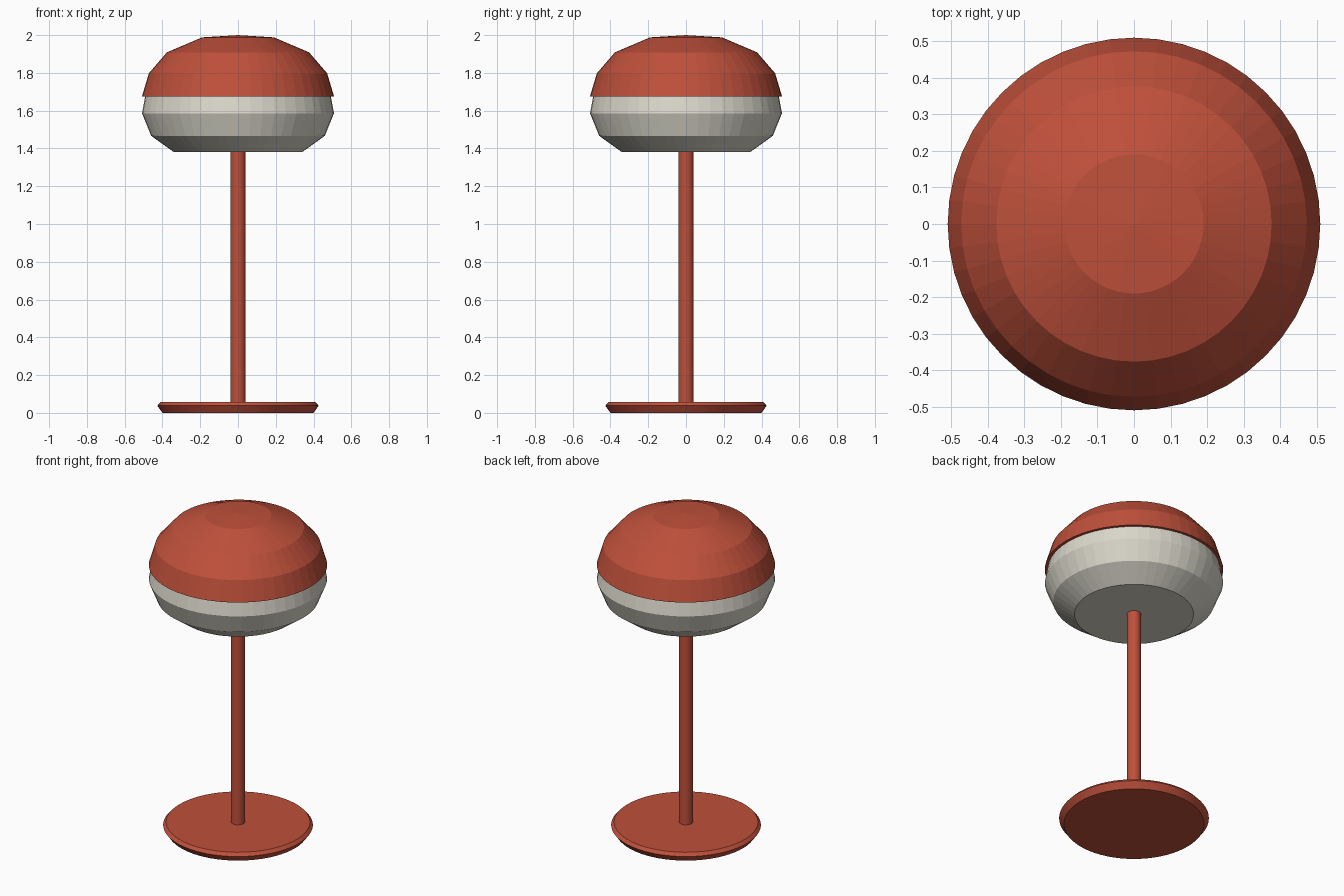
import bpy, bmesh, math

if "Cube" in bpy.data.objects:
    bpy.data.objects.remove(bpy.data.objects["Cube"])


def material(name, rgb):
    m = bpy.data.materials.new(name)
    m.diffuse_color = (*rgb, 1)
    m.use_nodes = True
    m.node_tree.nodes["Principled BSDF"].inputs["Base Color"].default_value = m.diffuse_color
    return m


red = material("brick red", (0.52, 0.08, 0.043))
white = material("warm white", (0.71, 0.69, 0.60))


def lathe(name, profile, mat, sides=48, smooth=False):
    """Revolve an (r, z) profile, listed bottom to top, around the z axis."""
    bm = bmesh.new()
    verts = [bm.verts.new((r, 0, z)) for r, z in profile]
    edges = [bm.edges.new(pair) for pair in zip(verts, verts[1:])]
    bmesh.ops.spin(bm, geom=verts + edges, cent=(0, 0, 0), axis=(0, 0, 1),
                   angle=2 * math.pi, steps=sides)
    bmesh.ops.remove_doubles(bm, verts=bm.verts, dist=0.0005)
    bmesh.ops.recalc_face_normals(bm, faces=bm.faces)
    mesh = bpy.data.meshes.new(name)
    bm.to_mesh(mesh)
    bm.free()
    mesh.materials.append(mat)
    obj = bpy.data.objects.new(name, mesh)
    bpy.context.collection.objects.link(obj)
    if smooth:
        bpy.ops.object.select_all(action='DESELECT')
        obj.select_set(True)
        bpy.context.view_layer.objects.active = obj
        bpy.ops.object.shade_smooth_by_angle(angle=math.radians(20))
    return obj


# Flat foot with a bevelled rim
lathe("base", [(0, 0), (0.40, 0), (0.427, 0.038), (0.41, 0.057), (0, 0.057)],
      red, 64, True)

# Slim round pole
lathe("stem", [(0, 0.05), (0.04, 0.05), (0.04, 1.40), (0, 1.40)], red, 32, True)

# Pale lower bowl
lathe("diffuser", [(0, 1.381), (0.34, 1.381), (0.46, 1.467), (0.508, 1.586),
                   (0.491, 1.68), (0, 1.68)], white)

# Domed cap with a narrow lip over the bowl
lathe("shade", [(0.48, 1.674), (0.509, 1.674), (0.472, 1.798), (0.376, 1.909),
                (0.19, 1.988), (0, 2.0)], red)
